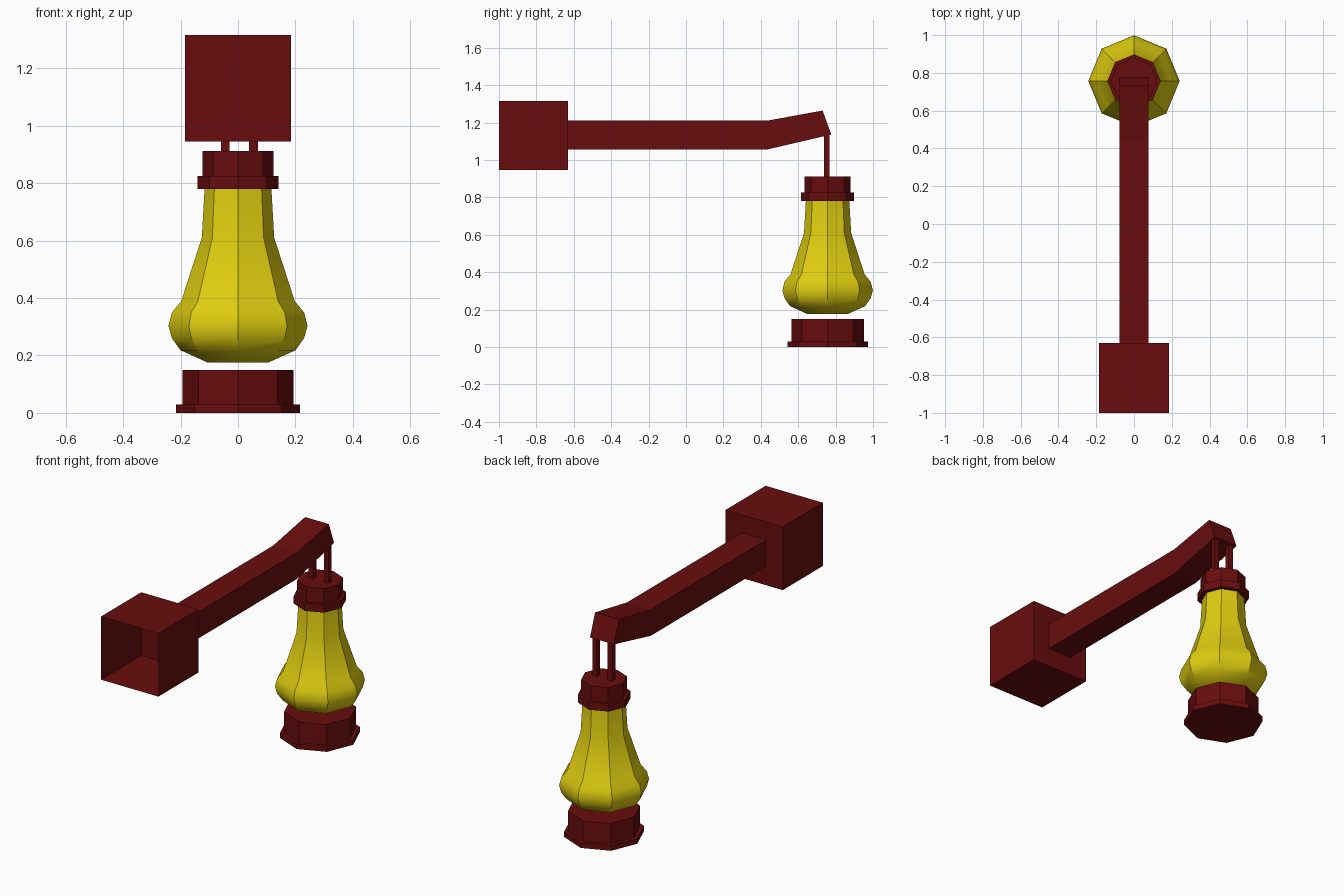
import bpy, bmesh, math
from mathutils import Matrix

cube = bpy.data.objects.get("Cube")
if cube:
    bpy.data.objects.remove(cube, do_unlink=True)

LAMP_Y = 0.757


def material(name, rgb):
    m = bpy.data.materials.new(name)
    m.use_nodes = True
    colour = (*rgb, 1.0)
    m.diffuse_color = colour
    m.node_tree.nodes["Principled BSDF"].inputs["Base Color"].default_value = colour
    return m


red = material("dark red metal", (0.14, 0.004, 0.004))
yellow = material("yellow glass", (0.74, 0.61, 0.005))


def finish(name, bm, mat):
    mesh = bpy.data.meshes.new(name)
    bm.to_mesh(mesh)
    bm.free()
    mesh.materials.append(mat)
    obj = bpy.data.objects.new(name, mesh)
    bpy.context.collection.objects.link(obj)
    return obj


def box(name, centre, size, mat, open_front=False):
    bm = bmesh.new()
    bmesh.ops.create_cube(bm, size=1, matrix=Matrix.Translation(centre) @ Matrix.Diagonal((*size, 1)))
    if open_front:
        bm.normal_update()
        front = [f for f in bm.faces if f.normal.y < -0.9]
        bmesh.ops.delete(bm, geom=front, context="FACES_ONLY")
    return finish(name, bm, mat)


def octagon_lathe(name, profile, mat):
    """Eight-sided solid from (radius, height) points, bottom to top."""
    bm = bmesh.new()
    rings = []
    for r, z in profile:
        angles = [math.tau * i / 8 for i in range(8)]
        rings.append([bm.verts.new((r * math.cos(a), LAMP_Y + r * math.sin(a), z)) for a in angles])
    for low, high in zip(rings, rings[1:]):
        for i in range(8):
            j = (i + 1) % 8
            bm.faces.new((low[i], low[j], high[j], high[i]))
    bm.faces.new(rings[0][::-1])
    bm.faces.new(rings[-1])
    return finish(name, bm, mat)


def extrude_side(name, outline, half_width, mat):
    """Solid from a (y, z) side outline, extruded across x."""
    bm = bmesh.new()
    face = bm.faces.new([bm.verts.new((-half_width, y, z)) for y, z in outline])
    new = bmesh.ops.extrude_face_region(bm, geom=[face], use_keep_orig=True)["geom"]
    verts = [g for g in new if isinstance(g, bmesh.types.BMVert)]
    bmesh.ops.translate(bm, verts=verts, vec=(2 * half_width, 0, 0))
    bmesh.ops.recalc_face_normals(bm, faces=bm.faces)
    return finish(name, bm, mat)


# Hollow mounting box, open at the front
box("mounting_box", (0, -0.815, 1.13), (0.37, 0.37, 0.37), red, open_front=True)

# Bent arm with a slanted tip
extrude_side("arm", [(-0.63, 1.056), (0.435, 1.056), (0.777, 1.136),
                     (0.73, 1.264), (0.435, 1.21), (-0.63, 1.21)], 0.077, red)

# Hanging rods
for side, x in (("right", -0.045), ("left", 0.054)):
    box(side + "_rod", (x, 0.753, 1.03), (0.03, 0.028, 0.25), red)

# Cap, glass and base
octagon_lathe("lamp_cap", [(0.141, 0.78), (0.141, 0.825), (0.123, 0.825), (0.123, 0.912)], red)
glass = octagon_lathe("lamp_glass", [(0.105, 0.175), (0.2, 0.218), (0.23, 0.26), (0.242, 0.302),
                                     (0.23, 0.35), (0.198, 0.388), (0.126, 0.61), (0.116, 0.785)], yellow)
octagon_lathe("lamp_base", [(0.215, 0), (0.215, 0.03), (0.194, 0.03), (0.194, 0.15)], red)

# Smooth the glass from top to bottom but keep its eight corners
bpy.ops.object.select_all(action="DESELECT")
glass.select_set(True)
bpy.context.view_layer.objects.active = glass
bpy.ops.object.shade_smooth_by_angle(angle=math.radians(35))
